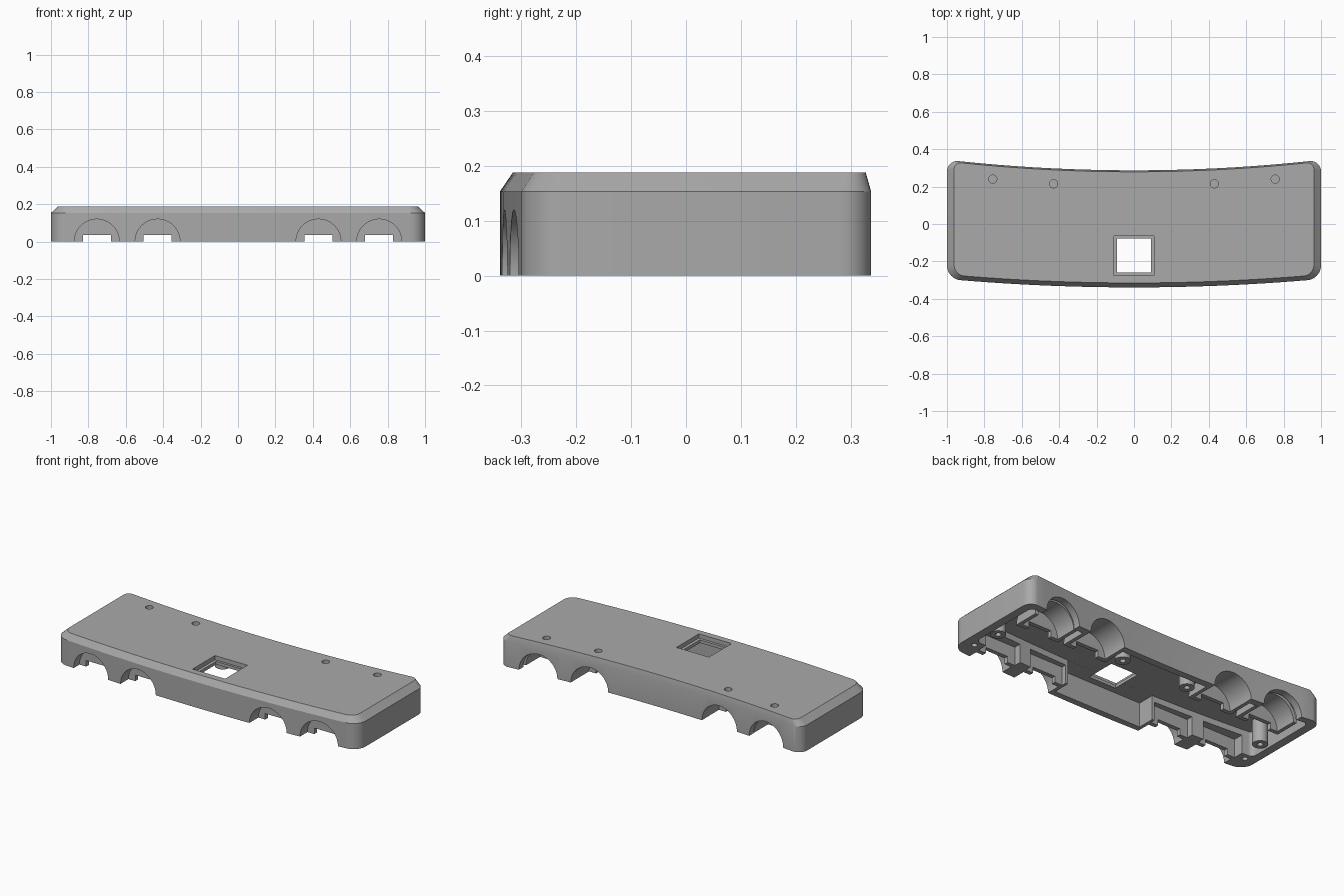
import bpy, bmesh, math
from mathutils import Matrix, Vector

if "Cube" in bpy.data.objects:
    bpy.data.objects.remove(bpy.data.objects["Cube"], do_unlink=True)

BAYS = [(s * x, y) for s in (-1, 1) for x, y in ((0.755, 0.24), (0.43, 0.215))]
ARCH = 0.12

grey = bpy.data.materials.new("plain grey")
grey.use_nodes = True
GREY = (0.4, 0.4, 0.4, 1)
grey.diffuse_color = GREY
grey.node_tree.nodes["Principled BSDF"].inputs["Base Color"].default_value = GREY


def finish(name, bm):
    bmesh.ops.recalc_face_normals(bm, faces=bm.faces)
    mesh = bpy.data.meshes.new(name)
    bm.to_mesh(mesh)
    bm.free()
    mesh.materials.append(grey)
    obj = bpy.data.objects.new(name, mesh)
    bpy.context.collection.objects.link(obj)
    return obj


def loft(name, rings):
    """Closed solid through rings with equal point counts."""
    bm = bmesh.new()
    loops = [[bm.verts.new(p) for p in ring] for ring in rings]
    for low, high in zip(loops, loops[1:]):
        for i in range(len(low)):
            j = (i + 1) % len(low)
            bm.faces.new((low[i], low[j], high[j], high[i]))
    bm.faces.new(loops[0])
    bm.faces.new(loops[-1])
    return finish(name, bm)


def box(name, x0, x1, y0, y1, z0, z1):
    corners = ((x0, y0), (x1, y0), (x1, y1), (x0, y1))
    return loft(name, [[(x, y, z) for x, y in corners] for z in (z0, z1)])


def cylinder(name, r, start, end, segments=48):
    a, b = Vector(start), Vector(end)
    turn = (b - a).to_track_quat("Z", "Y").to_matrix().to_4x4()
    bm = bmesh.new()
    bmesh.ops.create_cone(bm, cap_ends=True, segments=segments, radius1=r, radius2=r,
                          depth=(b - a).length, matrix=Matrix.Translation((a + b) / 2) @ turn)
    return finish(name, bm)


def prism(name, profile, y0, y1):
    return loft(name, [[(x, y, z) for x, z in profile] for y in (y0, y1)])


def arc(cx, cy, r, start, end, n):
    angles = [math.radians(start + (end - start) * i / n) for i in range(n + 1)]
    return [(cx + r * math.cos(a), cy + r * math.sin(a)) for a in angles]


def outline(hx, front, back, rf, rb, z):
    """Bowed bar outline with rounded corners, mirrored about x = 0."""
    def y_front(x):
        return front + 0.045 * x * x

    def y_back(x):
        return back + 0.056 * x * x
    xf, xb, n = hx - rf, hx - rb, 14
    half = [(xf * i / n, y_front(xf * i / n)) for i in range(n)]
    half += arc(xf, y_front(xf) + rf, rf, -90, 0, 8)
    half += arc(xb, y_back(xb) - rb, rb, 0, 90, 8)
    half += [(xb * i / n, y_back(xb * i / n)) for i in range(n - 1, -1, -1)]
    other = [(-x, y) for x, y in reversed(half[1:-1])]
    return [(x, y, z) for x, y in half + other]


def cut(target, cutter):
    mod = target.modifiers.new("cut", "BOOLEAN")
    mod.operation, mod.solver, mod.object = "DIFFERENCE", "EXACT", cutter
    bpy.context.view_layer.objects.active = target
    bpy.ops.object.modifier_apply(modifier=mod.name)
    bpy.data.objects.remove(cutter, do_unlink=True)


def smooth(obj):
    bpy.ops.object.select_all(action="DESELECT")
    obj.select_set(True)
    bpy.context.view_layer.objects.active = obj
    bpy.ops.object.shade_smooth_by_angle(angle=math.radians(20))


# Housing: bowed bar with a chamfered top edge
wall = dict(hx=1.0, front=-0.339, back=0.287, rf=0.08, rb=0.055)
rim = dict(hx=0.962, front=-0.315, back=0.279, rf=0.06, rb=0.035)
housing = loft("housing", [outline(**wall, z=0), outline(**wall, z=0.153),
                           outline(**rim, z=0.188)])

# Hollow underside, reaching the front wall in the middle
cut(housing, loft("cavity", [outline(0.95, -0.2, 0.245, 0.03, 0.03, z) for z in (-0.1, 0.145)]))
cut(housing, box("middle_cavity", -0.29, 0.29, -0.3, 0.1, -0.1, 0.1447))

# Stepped square window in the top
cut(housing, box("window", -0.09, 0.09, -0.26, -0.078, 0.05, 0.3))
cut(housing, box("window_step", -0.108, 0.108, -0.276, -0.064, 0.163, 0.3))

# Bays: arched mouths front and back, slotted partition, top hole
for x, hole_y in BAYS:
    cut(housing, cylinder("front_arch", ARCH, (x, -0.5, 0), (x, -0.25, 0)))
    cut(housing, cylinder("back_arch", ARCH, (x, 0.22, 0), (x, 0.5, 0)))
    cut(housing, box("pocket", x - 0.125, x + 0.125, -0.225, -0.05, -0.1, 0.11))
    cut(housing, box("slot", x - 0.075, x + 0.075, -0.4, -0.1, -0.1, 0.036))
    cut(housing, cylinder("top_hole", 0.022, (x, hole_y, 0.1), (x, hole_y, 0.3), 24))

# Screw holes in the underside of the front corners
for x in (-0.93, 0.93):
    cut(housing, cylinder("screw_hole", 0.016, (x, -0.2, -0.1), (x, -0.2, 0.1), 20))
smooth(housing)

# Arched hoods behind the back mouths, closed by a slotted plate
for i, (x, hole_y) in enumerate(BAYS, 1):
    outer = arc(x, 0, 0.143, 0, 180, 24)
    hood = prism(f"hood_{i}", outer + arc(x, 0, ARCH + 0.001, 180, 0, 24), 0.13, 0.262)
    smooth(hood)
    notch = [(x - 0.075, 0), (x - 0.075, 0.036), (x + 0.075, 0.036), (x + 0.075, 0)]
    smooth(prism(f"hood_plate_{i}", outer + notch, 0.105, 0.13))

# Screw posts hanging from the roof
for i, (x, y) in enumerate([(s * px, py) for s in (-1, 1)
                            for px, py in ((0.9, -0.04), (0.22, 0.17))], 1):
    post = cylinder(f"screw_post_{i}", 0.042, (x, y, 0.005), (x, y, 0.15), 32)
    cut(post, cylinder("post_hole", 0.016, (x, y, -0.1), (x, y, 0.1), 20))
    smooth(post)
